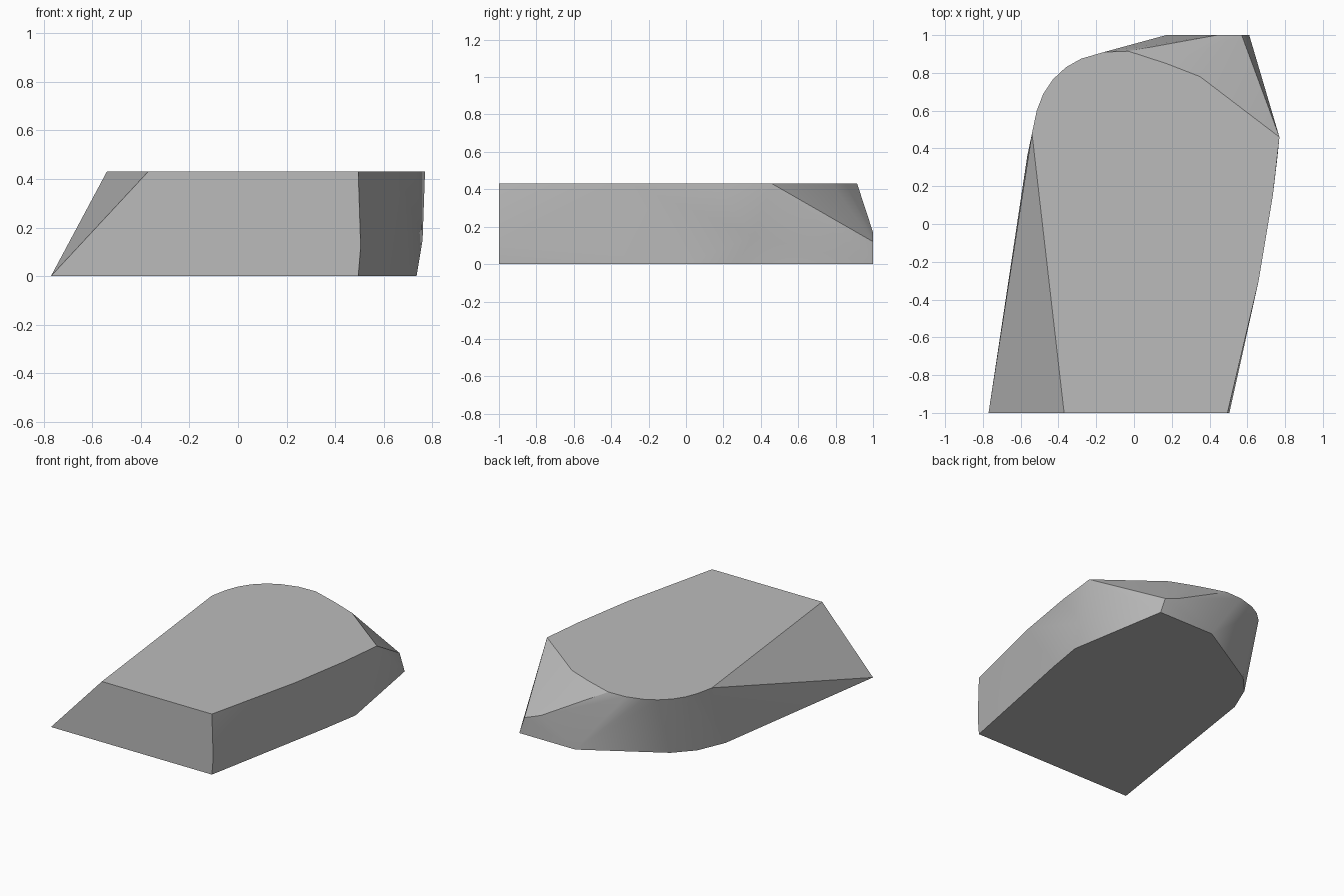
import bpy
import bmesh
import math

cube = bpy.data.objects.get("Cube")
if cube:
    bpy.data.objects.remove(cube, do_unlink=True)

HEIGHT = 0.43

# Flat upper outline, counter-clockwise from the front
top = [(-0.37, -1), (0.495, -1), (0.66, -0.3), (0.735, 0.15), (0.77, 0.46),
       (0.35, 0.78), (0.17, 0.85), (-0.03, 0.915), (-0.16, 0.91),
       (-0.28, 0.875), (-0.36, 0.83), (-0.43, 0.765), (-0.48, 0.69),
       (-0.515, 0.6), (-0.54, 0.48)]

# Flat underside outline
base = [(-0.77, -1), (0.495, -1), (0.69, 0), (0.735, 0.27), (0.61, 1),
        (0.17, 1), (-0.36, 0.69), (-0.48, 0.56), (-0.565, 0.36)]

# Bulge of the side wall and the chipped back corner
chips = [(0.505, -1, 0.12), (0.76, 0.36, 0.15), (0.57, 1, 0.12), (0.44, 1, 0.17)]

# Stone body: the hull of the outlines and chips
bm = bmesh.new()
for point in [(x, y, HEIGHT) for x, y in top] + [(x, y, 0) for x, y in base] + chips:
    bm.verts.new(point)
hull = bmesh.ops.convex_hull(bm, input=bm.verts)
loose = [v for v in bm.verts if not v.link_faces]
bmesh.ops.delete(bm, geom=loose, context='VERTS')
bmesh.ops.dissolve_limit(bm, angle_limit=math.radians(1),
                         verts=bm.verts, edges=bm.edges)
bmesh.ops.recalc_face_normals(bm, faces=bm.faces)
mesh = bpy.data.meshes.new("stone_slab")
bm.to_mesh(mesh)
bm.free()
slab = bpy.data.objects.new("stone_slab", mesh)
bpy.context.collection.objects.link(slab)

# Plain grey stone
grey = bpy.data.materials.new("stone_grey")
grey.use_nodes = True
colour = (0.5, 0.5, 0.5, 1)
grey.diffuse_color = colour
grey.node_tree.nodes["Principled BSDF"].inputs["Base Color"].default_value = colour
mesh.materials.append(grey)

# Soft shading on the rounded wall, crisp rims
bpy.ops.object.select_all(action='DESELECT')
slab.select_set(True)
bpy.context.view_layer.objects.active = slab
bpy.ops.object.shade_smooth_by_angle(angle=math.radians(30))
